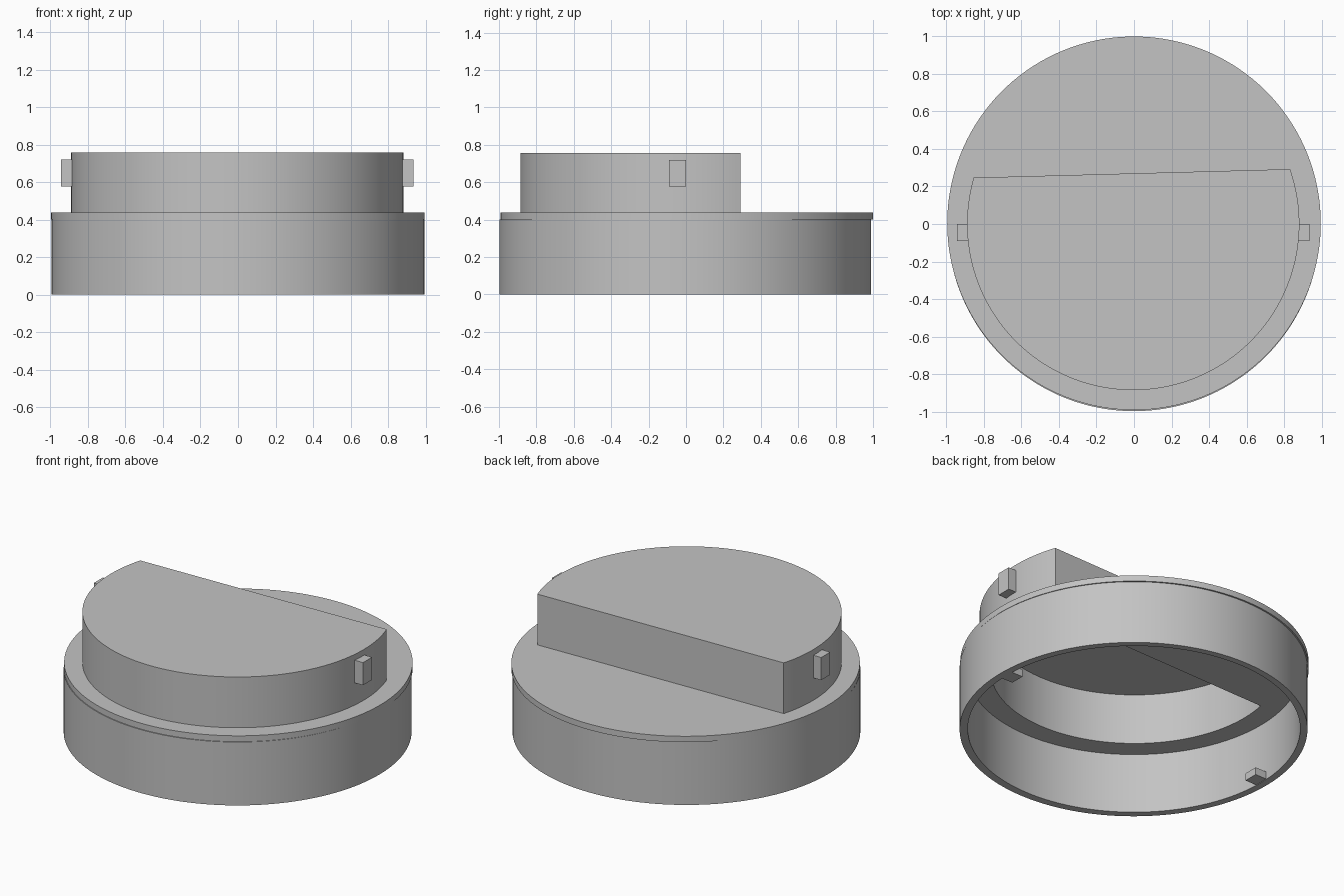
import bpy, bmesh, math

old = bpy.data.objects.get("Cube")
if old:
    bpy.data.objects.remove(old, do_unlink=True)

grey = bpy.data.materials.new("plain_grey")
grey.use_nodes = True
colour = (0.55, 0.55, 0.55, 1)
grey.diffuse_color = colour
grey.node_tree.nodes["Principled BSDF"].inputs["Base Color"].default_value = colour

SLOPE = 0.027          # tilt of the straight side
ARC, CHORD = 120, 56   # segments along the round and straight sides


def make_object(name, bm):
    bmesh.ops.recalc_face_normals(bm, faces=bm.faces)
    mesh = bpy.data.meshes.new(name)
    bm.to_mesh(mesh)
    bm.free()
    mesh.materials.append(grey)
    obj = bpy.data.objects.new(name, mesh)
    bpy.context.collection.objects.link(obj)
    return obj


def corner_angles(radius, chord):
    """Angles round the centre, with points on both ends of the chord."""
    tilt = math.atan(SLOPE)
    reach = math.asin(chord * math.cos(tilt) / radius)
    right, left = tilt + reach, tilt + math.pi - reach
    top = [right + (left - right) * i / CHORD for i in range(CHORD)]
    sweep = 2 * math.pi - (left - right)
    return top + [left + sweep * i / ARC for i in range(ARC)]


def d_loop(radius, chord, z):
    """A circle cut off along its slightly tilted back chord."""
    points = []
    for i, a in enumerate(corner_angles(radius, chord)):
        r = radius
        if i < CHORD:
            r = chord / (math.sin(a) - SLOPE * math.cos(a))
        points.append((r * math.cos(a) - 0.004, r * math.sin(a), z))
    return points


def round_loop(radius, z, shift=0):
    return [(radius * math.cos(a), radius * math.sin(a) + shift, z)
            for a in corner_angles(0.886, 0.27)]


# Hollow cap: one continuous skin from the inner ceiling to the outer top
loops = [
    d_loop(0.82, 0.185, 0.70),
    d_loop(0.82, 0.185, 0.38),
    round_loop(0.95, 0.38),
    round_loop(0.95, 0),
    round_loop(0.994, 0, -0.004),
    round_loop(0.994, 0.40, -0.004),
    round_loop(0.996, 0.40, 0.004),
    round_loop(0.996, 0.437, 0.004),
    d_loop(0.886, 0.27, 0.437),
    d_loop(0.886, 0.27, 0.757),
]
bm = bmesh.new()
rings = [[bm.verts.new(p) for p in loop] for loop in loops]
for low, high in zip(rings, rings[1:]):
    for i in range(len(low)):
        bm.faces.new((low[i - 1], low[i], high[i], high[i - 1]))
bm.faces.new(rings[0])
bm.faces.new(rings[-1])
cap = make_object("hollow_cap", bm)
bpy.context.view_layer.objects.active = cap
cap.select_set(True)
bpy.ops.object.shade_smooth_by_angle(angle=math.radians(30))


def block(name, low, high):
    bm = bmesh.new()
    bmesh.ops.create_cube(bm, size=1)
    for v in bm.verts:
        v.co = [(a + b) / 2 + c * (b - a) for a, b, c in zip(low, high, v.co)]
    make_object(name, bm)


# Locking lugs on the upper wall, and small tabs inside the rim
block("left_lug", (0.86, -0.09, 0.577), (0.935, 0, 0.72))
block("right_lug", (-0.943, -0.09, 0.577), (-0.86, 0, 0.72))
block("left_rim_tab", (0.87, -0.045, 0.003), (0.96, 0.045, 0.05))
block("right_rim_tab", (-0.96, -0.045, 0.003), (-0.87, 0.045, 0.05))
